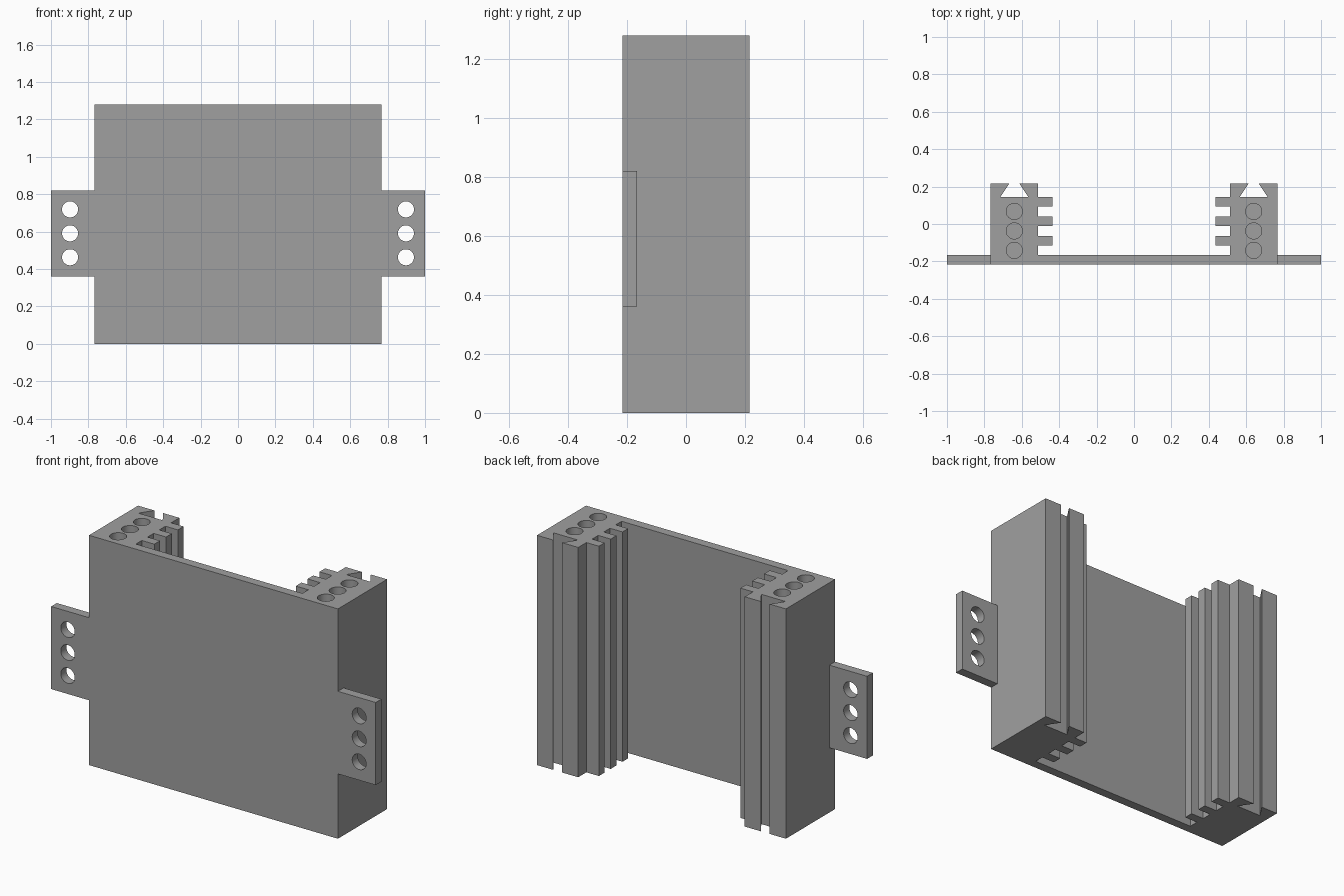
import bpy, bmesh, math
from mathutils import Matrix, Vector

if "Cube" in bpy.data.objects:
    bpy.data.objects.remove(bpy.data.objects["Cube"])

HEIGHT = 1.28
FRONT, BACK, PLATE_BACK = -0.216, 0.216, -0.166
OUTER, INNER, FIN_TIP = 0.767, 0.513, 0.436
POST_X = (OUTER + INNER) / 2

grey = bpy.data.materials.new("mid grey")
grey.diffuse_color = (0.35, 0.35, 0.35, 1)
grey.use_nodes = True
grey.node_tree.nodes["Principled BSDF"].inputs["Base Color"].default_value = grey.diffuse_color


def make_object(name, bm):
    bmesh.ops.recalc_face_normals(bm, faces=bm.faces)
    mesh = bpy.data.meshes.new(name)
    bm.to_mesh(mesh)
    bm.free()
    mesh.materials.append(grey)
    obj = bpy.data.objects.new(name, mesh)
    bpy.context.collection.objects.link(obj)
    return obj


def prism(name, outline, z0, z1):
    """Extrude an xy outline from z0 to z1."""
    bm = bmesh.new()
    face = bm.faces.new([bm.verts.new((x, y, z0)) for x, y in outline])
    top = bmesh.ops.extrude_face_region(bm, geom=[face])["geom"]
    bmesh.ops.translate(bm, vec=(0, 0, z1 - z0),
                        verts=[g for g in top if isinstance(g, bmesh.types.BMVert)])
    return make_object(name, bm)


def drill(obj, centres, radius, depth, rotation=Matrix()):
    """Cut round holes into an object and remove the cutter."""
    bm = bmesh.new()
    for c in centres:
        bmesh.ops.create_cone(bm, cap_ends=True, segments=40, radius1=radius,
                              radius2=radius, depth=depth,
                              matrix=Matrix.Translation(Vector(c)) @ rotation)
    cutter = make_object("hole_cutter", bm)
    cutter.hide_render = True
    mod = obj.modifiers.new("holes", "BOOLEAN")
    mod.operation, mod.solver, mod.object = "DIFFERENCE", "EXACT", cutter
    bpy.ops.object.select_all(action="DESELECT")
    bpy.context.view_layer.objects.active = obj
    obj.select_set(True)
    bpy.ops.object.modifier_apply(modifier=mod.name)
    bpy.data.objects.remove(cutter)
    bpy.ops.object.shade_smooth_by_angle(angle=math.radians(30))


# Right half of the channel profile: outer wall, dovetail slot, three fins
half = [(OUTER, FRONT), (OUTER, BACK),
        (POST_X + 0.027, BACK), (POST_X + 0.075, 0.144),
        (POST_X - 0.075, 0.144), (POST_X - 0.027, BACK),
        (INNER, BACK)]
for i in range(3):
    y = 0.144 - 0.104 * i
    half += [(INNER, y), (FIN_TIP, y), (FIN_TIP, y - 0.05), (INNER, y - 0.05)]
half.append((INNER, PLATE_BACK))
profile = half + [(-x, y) for x, y in reversed(half)]

# Back plate with both side posts, and blind holes in the post tops
channel = prism("channel_body", profile, 0, HEIGHT)
drill(channel, [(s * POST_X, y, HEIGHT) for s in (-1, 1)
                for y in (0.067, -0.037, -0.141)], 0.043, 1.0)

# Side mounting tabs with three through holes each
for side, name in ((-1, "left_mounting_tab"), (1, "right_mounting_tab")):
    a, b = side * OUTER, side * 1.0
    tab = prism(name, [(a, FRONT), (b, FRONT), (b, PLATE_BACK), (a, PLATE_BACK)],
                0.361, 0.821)
    drill(tab, [(side * 0.898, -0.19, z) for z in (0.463, 0.591, 0.719)],
          0.043, 0.2, Matrix.Rotation(math.pi / 2, 4, "X"))
